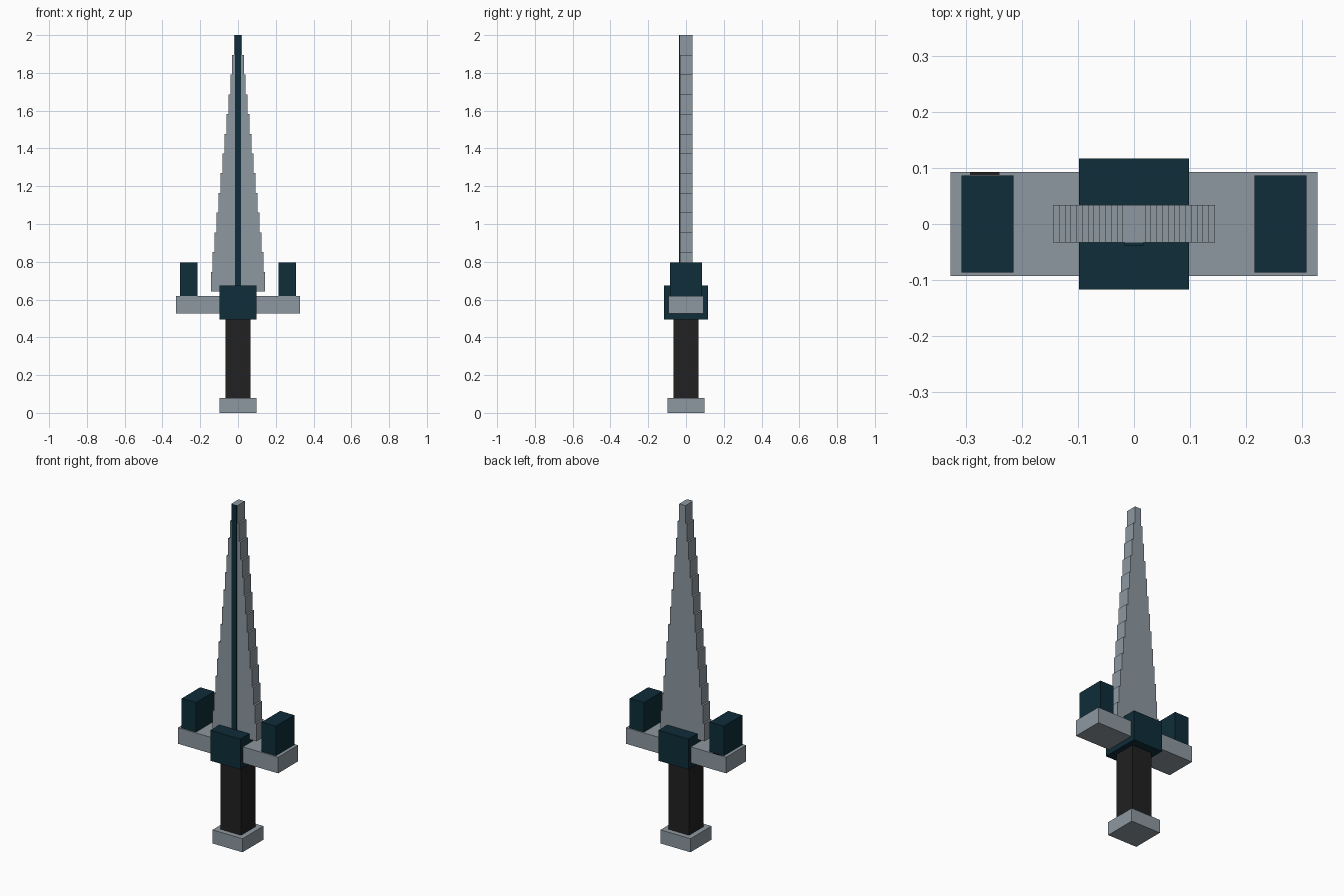
import bpy
import bmesh

default = bpy.data.objects.get("Cube")
if default:
    bpy.data.objects.remove(default, do_unlink=True)


def make_material(name, rgb):
    mat = bpy.data.materials.new(name)
    mat.use_nodes = True
    color = (*rgb, 1.0)
    mat.diffuse_color = color
    mat.node_tree.nodes["Principled BSDF"].inputs["Base Color"].default_value = color
    return mat


steel = make_material("steel grey", (0.27, 0.315, 0.352))
navy = make_material("dark navy", (0.0045, 0.026, 0.041))
black = make_material("grip black", (0.015, 0.015, 0.015))


def add_object(name, bm, mat):
    bmesh.ops.recalc_face_normals(bm, faces=bm.faces)
    mesh = bpy.data.meshes.new(name)
    bm.to_mesh(mesh)
    bm.free()
    mesh.materials.append(mat)
    obj = bpy.data.objects.new(name, mesh)
    bpy.context.collection.objects.link(obj)
    return obj


def box(name, x, y, z, mat):
    """Box from (low, high) pairs on each axis."""
    bm = bmesh.new()
    bmesh.ops.create_cube(bm, size=1)
    for v in bm.verts:
        v.co = [lo + (c + 0.5) * (hi - lo) for c, (lo, hi) in zip(v.co, (x, y, z))]
    return add_object(name, bm, mat)


def sym(half):
    return (-half, half)


# Handle
box("pommel", sym(0.098), sym(0.098), (0, 0.08), steel)
box("grip", sym(0.067), sym(0.067), (0.08, 0.495), black)

# Guard
box("crossguard", sym(0.327), sym(0.093), (0.525, 0.62), steel)
box("guard_block", sym(0.098), sym(0.117), (0.495, 0.675), navy)
box("left_guard_post", (0.215, 0.307), sym(0.086), (0.62, 0.795), navy)
box("right_guard_post", (-0.307, -0.215), sym(0.086), (0.62, 0.795), navy)
box("guard_inlay", (-0.292, -0.24), (0.087, 0.093), (0.618, 0.621), black)

# Stepped blade: a stair outline on one edge, mirrored to the other, extruded in depth
steps, base, tip = 13, 0.642, 2.0
rise = (tip - base) / steps
edge = []
for i in range(steps):
    half = 0.144 - i * 0.0103
    edge += [(half, base + i * rise), (half, base + (i + 1) * rise)]
outline = edge + [(-x, z) for x, z in reversed(edge)]
bm = bmesh.new()
face = bm.faces.new([bm.verts.new((x, -0.033, z)) for x, z in outline])
extruded = bmesh.ops.extrude_face_region(bm, geom=[face])
bmesh.ops.translate(bm, vec=(0, 0.067, 0),
                    verts=[g for g in extruded["geom"] if isinstance(g, bmesh.types.BMVert)])
add_object("blade", bm, steel)

# Raised stripe on the front of the blade
box("blade_stripe", sym(0.017), (-0.038, -0.032), (0.66, 2.0), navy)
